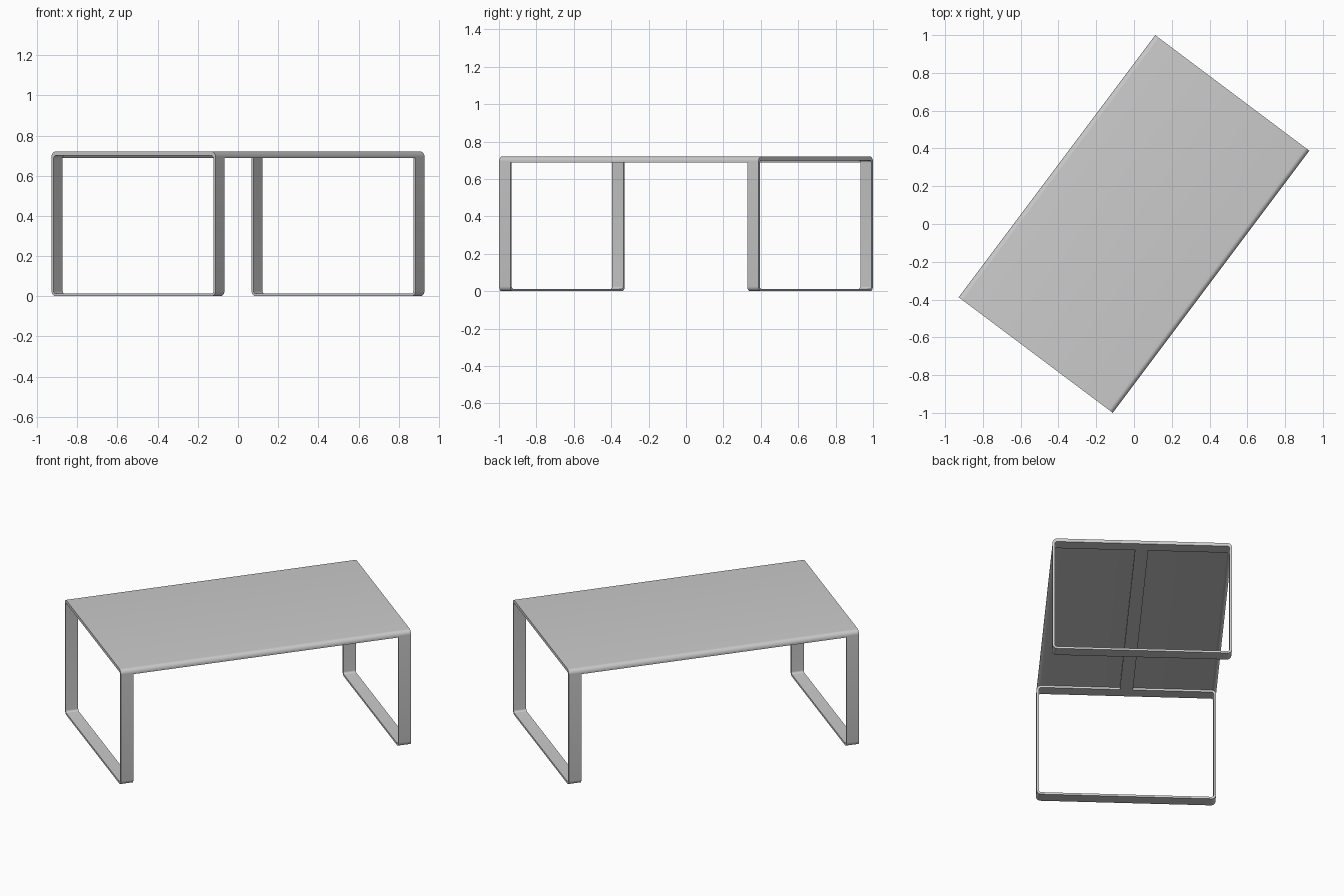
import bpy, bmesh, math

if "Cube" in bpy.data.objects:
    bpy.data.objects.remove(bpy.data.objects["Cube"])

HALF_L, HALF_W, HEIGHT = 0.867, 0.51, 0.72
STRIP, THICK, PLATE, R = 0.075, 0.013, 0.007, 0.026
TURN = math.atan2(4, 3)          # the whole table is turned in plan
FRAME_TOP = HEIGHT - PLATE


def arc(cy, cz, r, start, end, n=8):
    return [(cy + r * math.cos(math.radians(start + (end - start) * i / n)),
             cz + r * math.sin(math.radians(start + (end - start) * i / n))) for i in range(n + 1)]


def rounded_rect(hw, z0, z1, r):
    return (arc(hw - r, z1 - r, r, 0, 90) + arc(-hw + r, z1 - r, r, 90, 180) +
            arc(-hw + r, z0 + r, r, 180, 270) + arc(hw - r, z0 + r, r, 270, 360))


def sheet(name, outer, inner, x0, x1, closed):
    """Band between two matching (y, z) lines, extruded along the length."""
    bm = bmesh.new()
    a = [bm.verts.new((x0, y, z)) for y, z in outer]
    b = [bm.verts.new((x0, y, z)) for y, z in inner]
    n = len(a)
    faces = [bm.faces.new((a[i], a[(i + 1) % n], b[(i + 1) % n], b[i]))
             for i in range(n if closed else n - 1)]
    new = bmesh.ops.extrude_face_region(bm, geom=faces, use_keep_orig=True)["geom"]
    bmesh.ops.translate(bm, vec=(x1 - x0, 0, 0),
                        verts=[g for g in new if isinstance(g, bmesh.types.BMVert)])
    bmesh.ops.recalc_face_normals(bm, faces=bm.faces)
    me = bpy.data.meshes.new(name)
    bm.to_mesh(me)
    bm.free()
    ob = bpy.data.objects.new(name, me)
    bpy.context.collection.objects.link(ob)
    ob.rotation_euler.z = TURN
    bpy.ops.object.select_all(action='DESELECT')
    ob.select_set(True)
    bpy.context.view_layer.objects.active = ob
    bpy.ops.object.shade_smooth_by_angle(angle=math.radians(30))
    return ob


# Loop legs: flat strip bent into a rounded rectangle at each end
outer = rounded_rect(HALF_W, 0, FRAME_TOP, R)
inner = rounded_rect(HALF_W - THICK, THICK, FRAME_TOP - THICK, R - THICK)
sheet("left_leg_loop", outer, inner, -HALF_L, -HALF_L + STRIP, True)
sheet("right_leg_loop", outer, inner, HALF_L - STRIP, HALF_L, True)

# Table top: thin sheet whose long edges bend over the leg loops
under = (arc(HALF_W - R, FRAME_TOP - R, R, 0, 90) +
         arc(-HALF_W + R, FRAME_TOP - R, R, 90, 180))
sheet("table_top", [(y, z + PLATE) for y, z in under], under, -HALF_L, HALF_L, False)

# Centre rail under the top, flush with the leg loops
h = STRIP / 2
sheet("centre_rail", [(h, FRAME_TOP), (-h, FRAME_TOP)],
      [(h, FRAME_TOP - THICK), (-h, FRAME_TOP - THICK)],
      -HALF_L + STRIP, HALF_L - STRIP, False)
